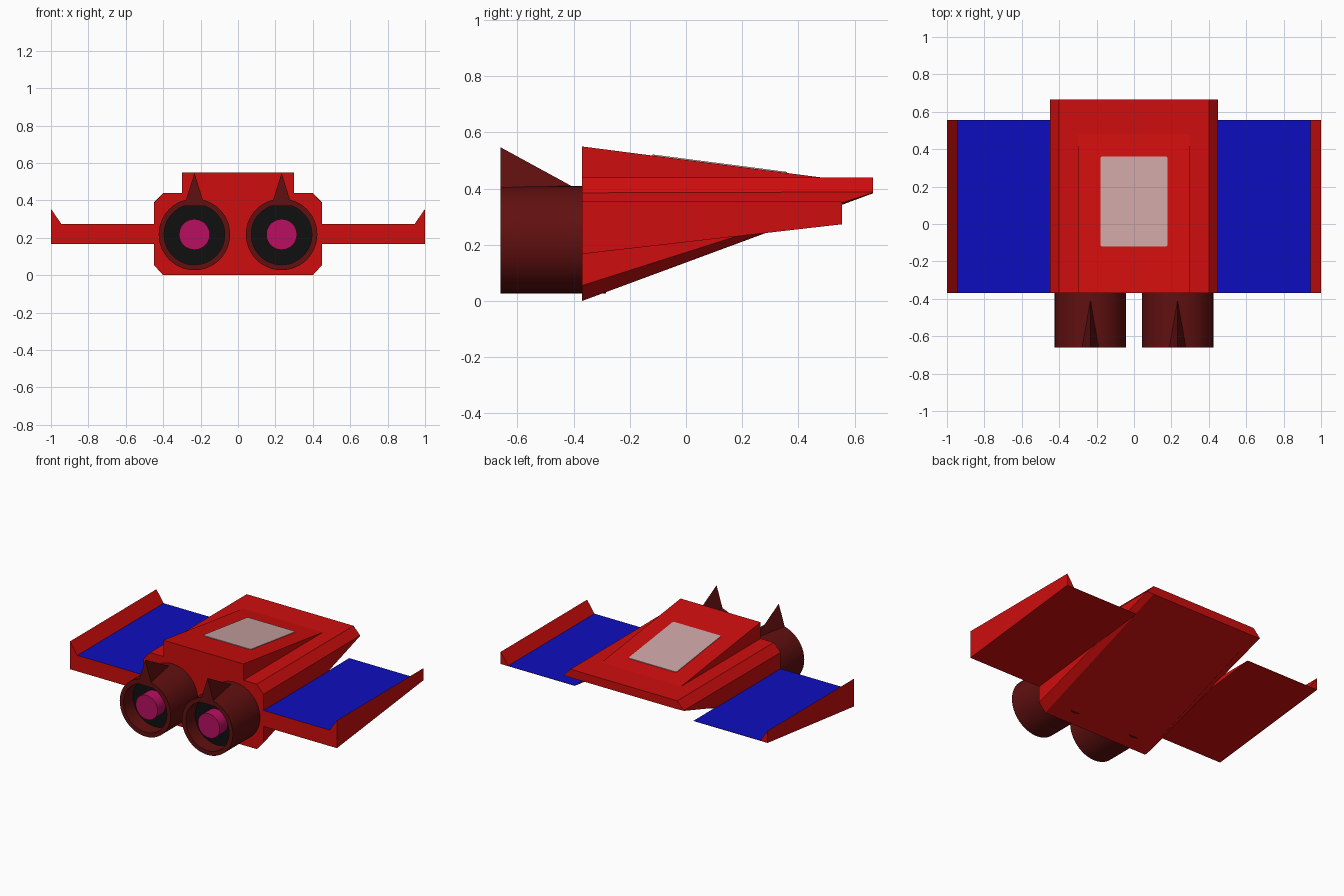
import bpy, bmesh, math
from mathutils import Vector

cube = bpy.data.objects.get("Cube")
if cube:
    bpy.data.objects.remove(cube)


def material(name, rgb):
    m = bpy.data.materials.new(name)
    m.use_nodes = True
    m.diffuse_color = (*rgb, 1)
    m.node_tree.nodes["Principled BSDF"].inputs["Base Color"].default_value = (*rgb, 1)
    return m


RED = material("hull red", (0.62, 0.004, 0.004))
DARK_RED = material("engine dark red", (0.12, 0.005, 0.005))
BLUE = material("wing blue", (0.004, 0.004, 0.52))
PINK = material("exhaust pink", (0.48, 0.005, 0.12))
BLACK = material("nozzle black", (0.005, 0.005, 0.005))
GREY = material("hatch pale grey", (0.6, 0.37, 0.37))


def loft(name, rings, mats, paint=None, smooth=False):
    """Skin matching rings of points, cap both ends, paint faces by rule."""
    bm = bmesh.new()
    loops = [[bm.verts.new(p) for p in ring] for ring in rings]
    n = len(loops[0])
    for a, b in zip(loops, loops[1:]):
        for i in range(n):
            j = (i + 1) % n
            bm.faces.new((a[i], a[j], b[j], b[i]))
    bm.faces.new(loops[0])
    bm.faces.new(loops[-1])
    bmesh.ops.recalc_face_normals(bm, faces=bm.faces[:])
    bm.normal_update()
    if paint:
        for f in bm.faces:
            f.material_index = paint(f)
    mesh = bpy.data.meshes.new(name)
    bm.to_mesh(mesh)
    bm.free()
    for m in mats:
        mesh.materials.append(m)
    obj = bpy.data.objects.new(name, mesh)
    bpy.context.collection.objects.link(obj)
    if smooth:
        bpy.ops.object.select_all(action='DESELECT')
        obj.select_set(True)
        bpy.context.view_layer.objects.active = obj
        bpy.ops.object.shade_smooth_by_angle(angle=math.radians(35))
    return obj


def section(y, half):
    """Symmetric cross-section from its right half, listed bottom to top."""
    return [(x, y, z) for x, z in half] + [(-x, y, z) for x, z in reversed(half)]


def circle(x, y, z, r, n=48):
    return [(x + r * math.cos(2 * math.pi * i / n), y,
             z + r * math.sin(2 * math.pi * i / n)) for i in range(n)]


FRONT, NOSE = -0.37, 0.665

# Wedge hull with chamfered corners
loft("hull", [
    section(FRONT, [(0.4, 0), (0.45, 0.055), (0.45, 0.385), (0.4, 0.44)]),
    section(NOSE, [(0.4, 0.383), (0.45, 0.385), (0.45, 0.388), (0.4, 0.44)]),
], [RED])

# Sloping upper deck
loft("upper_deck", [
    section(FRONT, [(0.3, 0.43), (0.3, 0.55)]),
    section(0.48, [(0.3, 0.43), (0.3, 0.44)]),
], [RED])


# Pale hatch plate lying on the deck slope
def deck_z(y):
    return 0.55 - 0.11 * (y - FRONT) / (0.48 - FRONT)


loft("deck_hatch", [
    section(y, [(w, deck_z(y) - 0.003), (w, deck_z(y) + 0.004)])
    for y, w in [(-0.12, 0.173), (-0.113, 0.18), (0.353, 0.18), (0.36, 0.173)]
], [GREY])

for side, label in ((1, "left"), (-1, "right")):
    # Tapered wing with an upturned tip
    def wing_section(y, bottom):
        return [(side * x, y, z) for x, z in
                [(0.445, bottom), (1, bottom), (1, 0.355), (0.945, 0.275), (0.445, 0.275)]]

    loft(label + "_wing", [wing_section(FRONT, 0.167), wing_section(0.555, 0.273)],
         [RED, BLUE], lambda f: int(f.normal.z > 0.9))

    # Engine barrel with a recessed black nozzle floor
    cx, cz = side * 0.233, 0.218
    barrel = [(0.191, -0.285), (0.191, -0.66), (0.162, -0.66), (0.162, -0.56)]
    loft(label + "_engine", [circle(cx, y, cz, r) for r, y in barrel],
         [DARK_RED, BLACK],
         lambda f: int(len(f.verts) > 4 and f.calc_center_median().y < -0.5),
         smooth=True)

    # Glowing exhaust core
    loft(label + "_exhaust_core", [circle(cx, y, cz, 0.082) for y in (-0.55, -0.645)]
         + [circle(cx, -0.645, cz, 0.08)], [PINK], smooth=True)

    # Spike fin on top of the engine
    base = [Vector((cx - 0.055, -0.66, 0.37)), Vector((cx + 0.055, -0.66, 0.37)),
            Vector((cx, -0.4, 0.405))]
    tip = Vector((cx, -0.66, 0.547))
    loft(label + "_engine_fin", [base, [tip.lerp(p, 0.005) for p in base]], [DARK_RED])

    # Bottom end of the core sits on the nozzle floor
    loft(label + "_core_seat", [circle(cx, y, cz, 0.082) for y in (-0.565, -0.55)],
         [PINK], smooth=True)
